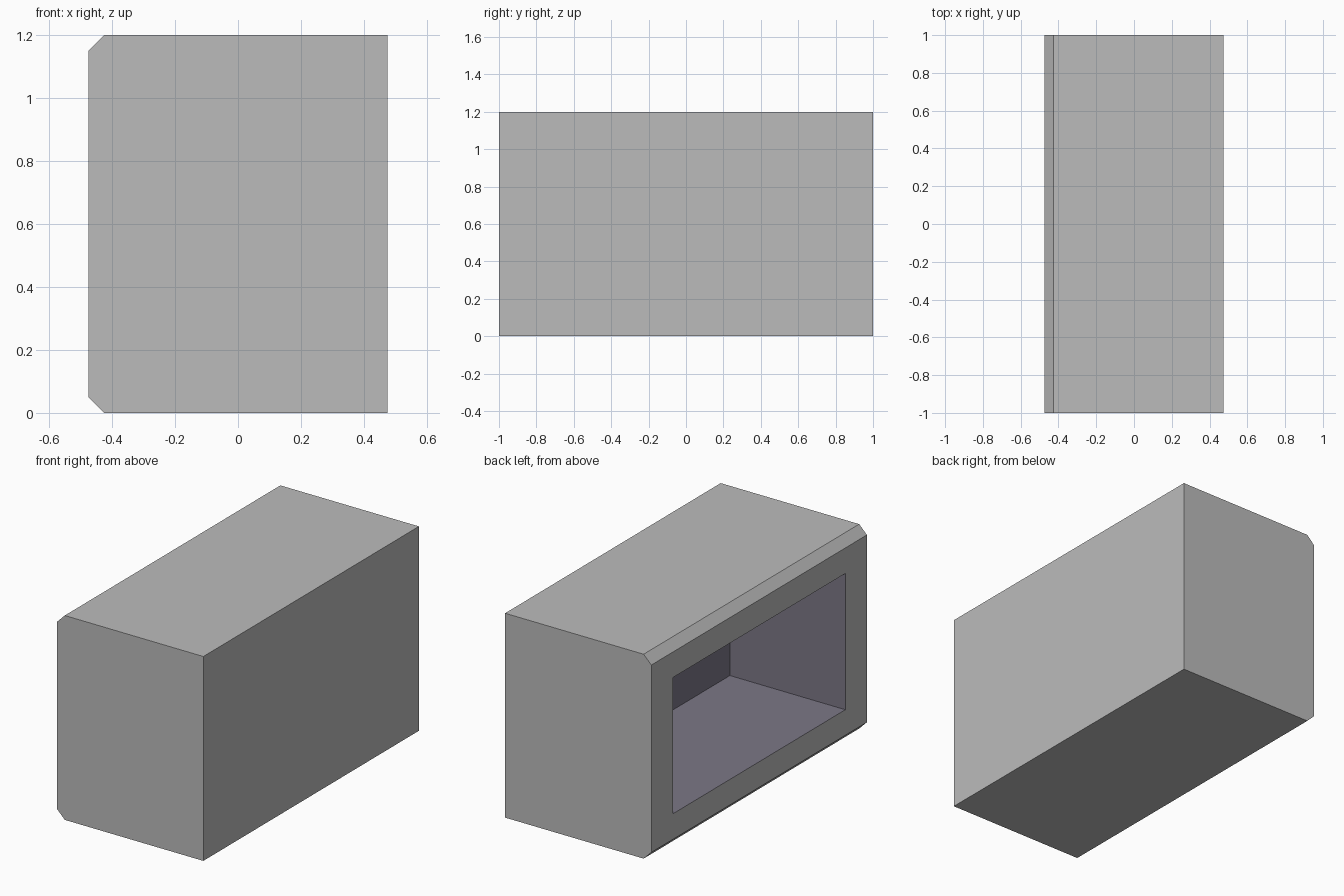
import bpy, bmesh
from mathutils import Vector

old = bpy.data.objects.get("Cube")
if old:
    bpy.data.objects.remove(old, do_unlink=True)


def make_material(name, colour):
    mat = bpy.data.materials.new(name)
    mat.use_nodes = True
    mat.diffuse_color = (*colour, 1)
    bsdf = mat.node_tree.nodes["Principled BSDF"]
    bsdf.inputs["Base Color"].default_value = (*colour, 1)
    bsdf.inputs["Roughness"].default_value = 0.8
    return mat


grey = make_material("light grey", (0.50, 0.50, 0.50))
lining = make_material("dusky violet grey", (0.20, 0.185, 0.24))

WIDTH, LENGTH, HEIGHT = 0.95, 2.0, 1.2
CHAMFER, RIM, DEPTH = 0.05, 0.2, 0.75

# Cabinet block
bm = bmesh.new()
bmesh.ops.create_cube(bm, size=1)
for v in bm.verts:
    v.co = Vector((v.co.x * WIDTH, v.co.y * LENGTH, (v.co.z + 0.5) * HEIGHT))

# Chamfer the long edges around the open side
long_edges = [e for e in bm.edges
              if all(v.co.x < 0 for v in e.verts)
              and abs(e.verts[0].co.y - e.verts[1].co.y) > 1]
bmesh.ops.bevel(bm, geom=long_edges, offset=CHAMFER, offset_type='OFFSET',
                segments=1, affect='EDGES')
bm.normal_update()

# Open compartment: inset the open side, then push it inwards
opening = min(bm.faces, key=lambda f: f.calc_center_median().x)
bmesh.ops.inset_individual(bm, faces=[opening], thickness=RIM)
for v in opening.verts:
    v.co.y = (LENGTH / 2 - RIM) * (1 if v.co.y > 0 else -1)
    v.co.z = HEIGHT - RIM if v.co.z > HEIGHT / 2 else RIM
result = bmesh.ops.extrude_discrete_faces(bm, faces=[opening])
panel = result["faces"][0]
# Rebuild the compartment walls between the rim and the back panel
rim_edges = [e for e in bm.edges if e.is_boundary]
bmesh.ops.translate(bm, verts=panel.verts, vec=(DEPTH, 0, 0))
if rim_edges:
    bmesh.ops.bridge_loops(bm, edges=rim_edges)
bm.normal_update()
bmesh.ops.recalc_face_normals(bm, faces=bm.faces)

# Lining colour on every face inside the compartment
for f in bm.faces:
    inside = all(abs(v.co.y) < LENGTH / 2 - RIM + 0.01 for v in f.verts)
    f.material_index = 1 if inside else 0

mesh = bpy.data.meshes.new("cabinet")
bm.to_mesh(mesh)
bm.free()
mesh.materials.append(grey)
mesh.materials.append(lining)
cabinet = bpy.data.objects.new("cabinet", mesh)
bpy.context.collection.objects.link(cabinet)
